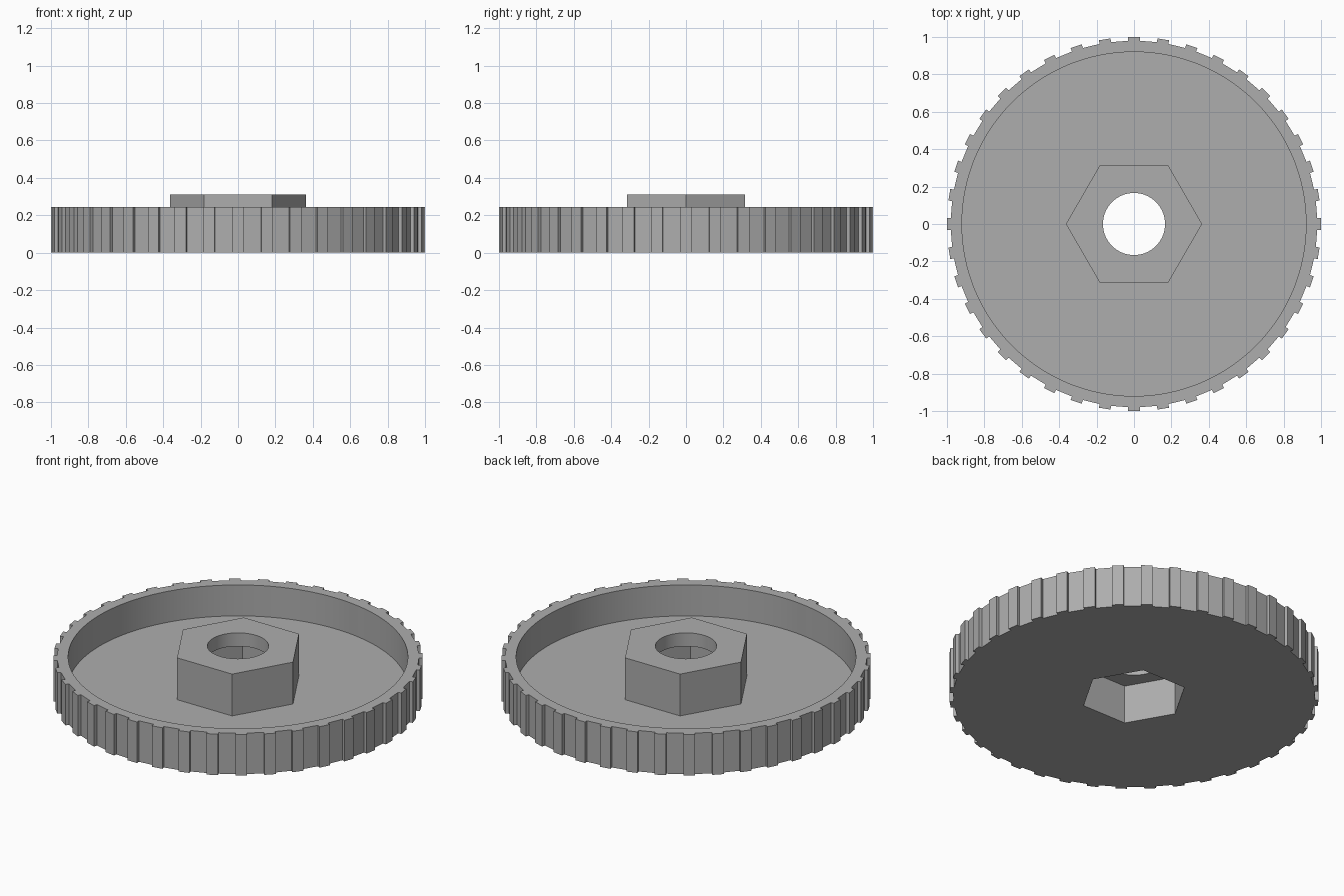
import bpy, bmesh, math
from math import cos, sin, radians, tau

old = bpy.data.objects.get("Cube")
if old:
    bpy.data.objects.remove(old)

grey = bpy.data.materials.new("plain grey")
grey.use_nodes = True
colour = (0.42, 0.42, 0.42, 1)
grey.diffuse_color = colour
grey.node_tree.nodes["Principled BSDF"].inputs["Base Color"].default_value = colour

TEETH, TIP, ROOT = 40, 1.0, 0.98
RIM, FLOOR, BOSS = 0.245, 0.06, 0.31


def ring(radius, count):
    return [(radius * cos(tau * i / count), radius * sin(tau * i / count)) for i in range(count)]


def prism(name, outline, low, high):
    """Solid made by raising a flat outline."""
    bm = bmesh.new()
    base = bm.faces.new([bm.verts.new((x, y, low)) for x, y in outline])
    top = bmesh.ops.extrude_face_region(bm, geom=[base])["geom"]
    bmesh.ops.translate(bm, vec=(0, 0, high - low),
                        verts=[v for v in top if isinstance(v, bmesh.types.BMVert)])
    bmesh.ops.recalc_face_normals(bm, faces=bm.faces)
    mesh = bpy.data.meshes.new(name)
    bm.to_mesh(mesh)
    bm.free()
    mesh.materials.append(grey)
    obj = bpy.data.objects.new(name, mesh)
    bpy.context.collection.objects.link(obj)
    return obj


def combine(target, tool, operation):
    mod = target.modifiers.new(tool.name, "BOOLEAN")
    mod.operation, mod.solver, mod.object = operation, "EXACT", tool
    bpy.context.view_layer.objects.active = target
    bpy.ops.object.modifier_apply(modifier=mod.name)
    bpy.data.objects.remove(tool)


# Toothed dish with narrow raised ribs around its edge
outline = []
for i in range(TEETH):
    for offset, radius in ((-1.8, ROOT), (-1.8, TIP), (1.8, TIP), (1.8, ROOT)):
        a = tau * i / TEETH + radians(offset)
        outline.append((radius * cos(a), radius * sin(a)))
wheel = prism("toothed_dish", outline, 0, RIM)
combine(wheel, prism("dish_hollow", ring(0.92, 128), FLOOR, 1), "DIFFERENCE")

# Hexagonal boss with a hexagonal pocket below and a round bore through its top
combine(wheel, prism("hex_boss", ring(0.364, 6), 0.03, BOSS), "UNION")
combine(wheel, prism("hex_pocket", ring(0.29, 6), -0.1, 0.23), "DIFFERENCE")
combine(wheel, prism("round_bore", ring(0.166, 64), -0.2, 1), "DIFFERENCE")

# Smooth the round walls, keep the corners crisp
wheel.select_set(True)
bpy.context.view_layer.objects.active = wheel
bpy.ops.object.shade_smooth_by_angle(angle=radians(8))
